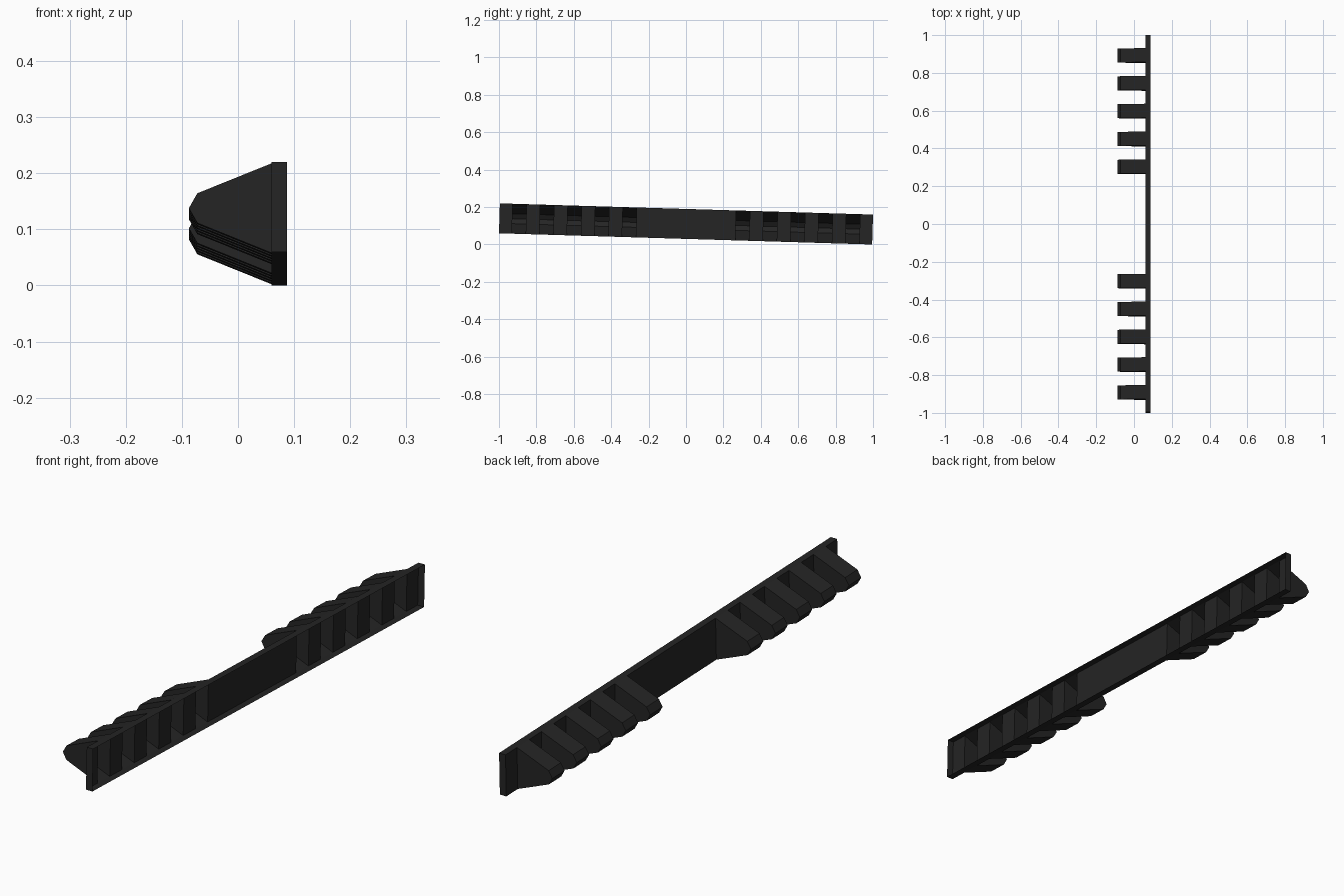
import bpy, bmesh, math
from mathutils import Matrix

if "Cube" in bpy.data.objects:
    bpy.data.objects.remove(bpy.data.objects["Cube"])

TILT = math.atan(0.03)
HALF_L, HALF_H = 0.998, 0.08
X_PANEL, X_RIM = 0.06, 0.087
RIB_HALF = 0.037
RIB_CENTRES = sorted(s * (0.303 + 0.1473 * i) for i in range(5) for s in (-1, 1))

black = bpy.data.materials.new("matte black")
black.diffuse_color = (0.018, 0.018, 0.018, 1)
black.use_nodes = True
black.node_tree.nodes["Principled BSDF"].inputs["Base Color"].default_value = black.diffuse_color

# whole strip slopes gently down towards the back and rests on the ground
lift = HALF_H * math.cos(TILT) + HALF_L * math.sin(TILT)
PLACE = Matrix.Translation((0, 0, lift)) @ Matrix.Rotation(-TILT, 4, 'X')


def make(name, polys):
    bm = bmesh.new()
    for poly in polys:
        bm.faces.new([bm.verts.new(p) for p in poly])
    bmesh.ops.remove_doubles(bm, verts=bm.verts, dist=1e-5)
    bmesh.ops.recalc_face_normals(bm, faces=bm.faces)
    bmesh.ops.transform(bm, matrix=PLACE, verts=bm.verts)
    mesh = bpy.data.meshes.new(name)
    bm.to_mesh(mesh)
    bm.free()
    mesh.materials.append(black)
    obj = bpy.data.objects.new(name, mesh)
    bpy.context.collection.objects.link(obj)


# back panels between the rib openings
edges = [-HALF_L]
for c in RIB_CENTRES:
    edges += [c - RIB_HALF, c + RIB_HALF]
edges.append(HALF_L)
panels = [[(X_PANEL, a, -HALF_H), (X_PANEL, b, -HALF_H),
           (X_PANEL, b, HALF_H), (X_PANEL, a, HALF_H)]
          for a, b in zip(edges[::2], edges[1::2])]
make("back_panel", panels)

# thin rim around the open side of the tray
corners = [(-HALF_L, -HALF_H), (HALF_L, -HALF_H), (HALF_L, HALF_H), (-HALF_L, HALF_H)]
rim = []
for i in range(4):
    (y0, z0), (y1, z1) = corners[i], corners[(i + 1) % 4]
    rim.append([(X_PANEL, y0, z0), (X_PANEL, y1, z1), (X_RIM, y1, z1), (X_RIM, y0, z0)])
make("rim", rim)

# hollow tapered ribs, open towards the tray
PROFILE = [(X_PANEL, HALF_H), (-0.0725, 0.0265), (-0.0875, 0.0),
           (-0.0725, -0.0265), (X_PANEL, -HALF_H)]
for n, c in enumerate(RIB_CENTRES):
    a, b = c - RIB_HALF, c + RIB_HALF
    polys = [[(x, y, z) for x, z in PROFILE] for y in (a, b)]
    for (x0, z0), (x1, z1) in zip(PROFILE, PROFILE[1:]):
        polys.append([(x0, a, z0), (x1, a, z1), (x1, b, z1), (x0, b, z0)])
    make(f"rib_{n + 1}", polys)
